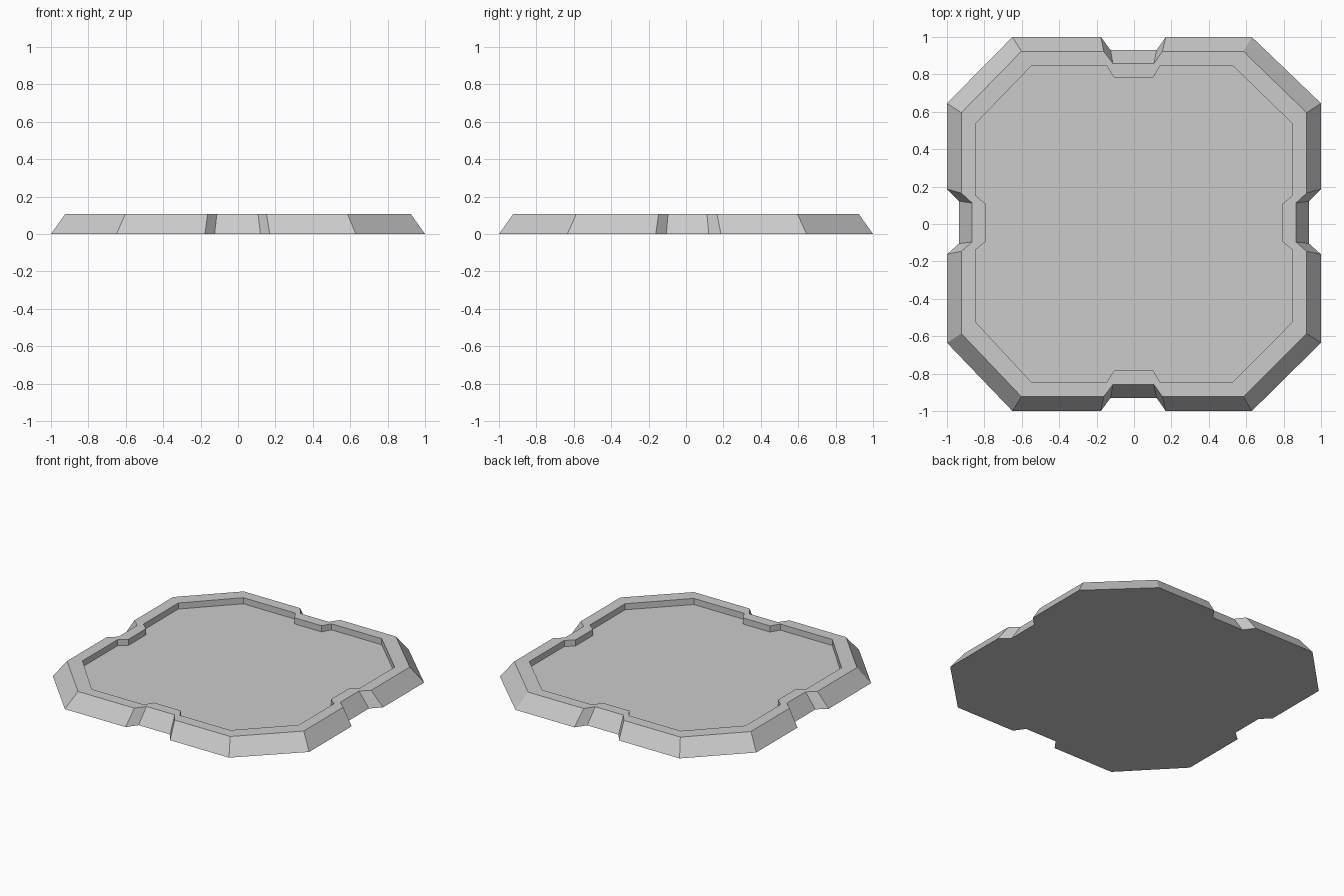
import bpy, bmesh

if "Cube" in bpy.data.objects:
    bpy.data.objects.remove(bpy.data.objects["Cube"])

FLOOR, RIM = 0.065, 0.108


def side(edge, dent, along):
    """Points of one side (distance out, position along): corner, notch, corner."""
    c0, n0, d0, d1, n1, c1 = along
    return [(edge, c0), (edge, n0), (dent, d0), (dent, d1), (edge, n1), (edge, c1)]


def outline(edge, dent, xs, ys):
    """Counter-clockwise notched octagon: front, right, back, left."""
    front_edge, front_dent = edge, dent
    s_x = side(edge, dent, xs)
    s_y = side(edge, dent + 0.007, ys)
    return ([(p, -d) for d, p in s_x] + [(d, p) for d, p in s_y]
            + [(p, d) for d, p in reversed(s_x)] + [(-d, p) for d, p in reversed(s_y)])


# Outlines: foot of the sloped wall, outer rim, inner rim
foot = outline(1.0, 0.929, (-0.65, -0.177, -0.125, 0.12, 0.17, 0.63),
               (-0.635, -0.162, -0.105, 0.122, 0.187, 0.645))
outer = outline(0.923, 0.858, (-0.602, -0.162, -0.113, 0.107, 0.152, 0.585),
                (-0.586, -0.146, -0.096, 0.112, 0.165, 0.595))
inner = outline(0.844, 0.783, (-0.55, -0.145, -0.107, 0.103, 0.138, 0.53),
                (-0.527, -0.135, -0.092, 0.104, 0.15, 0.54))

# Tray: sloped outer wall, flat rim, vertical inner wall, recessed floor
bm = bmesh.new()
rings = [[bm.verts.new((x, y, z)) for x, y in pts]
         for pts, z in ((foot, 0), (outer, RIM), (inner, RIM), (inner, FLOOR))]
for a, b in zip(rings, rings[1:]):
    for i in range(len(a)):
        j = (i + 1) % len(a)
        bm.faces.new((a[i], a[j], b[j], b[i]))
bm.faces.new(rings[0][::-1])
bm.faces.new(rings[-1])
mesh = bpy.data.meshes.new("tray")
bm.to_mesh(mesh)
bm.free()
tray = bpy.data.objects.new("tray", mesh)
bpy.context.collection.objects.link(tray)
